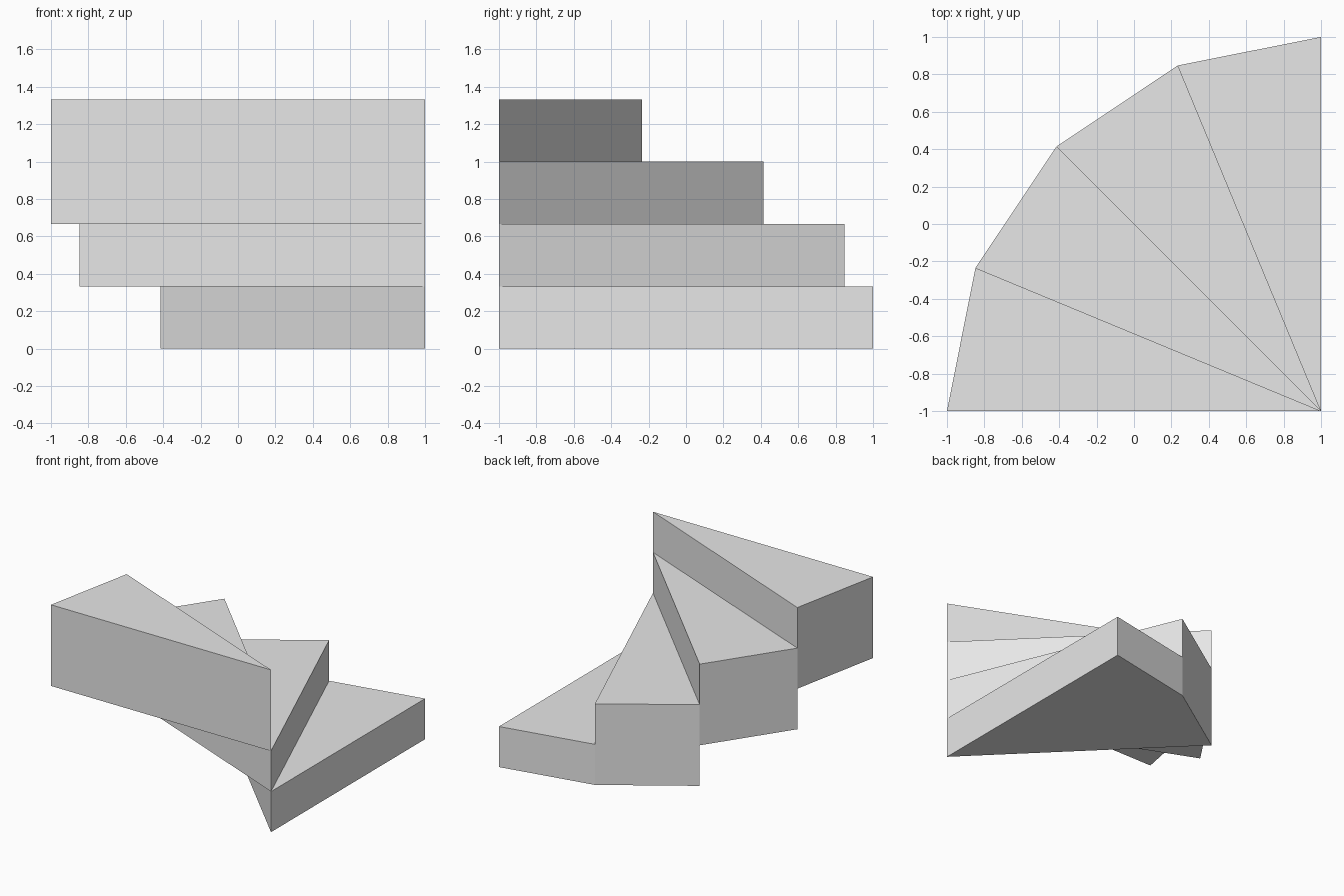
import bpy, bmesh
from math import cos, sin, radians
from mathutils import Vector

cube = bpy.data.objects.get("Cube")
if cube:
    bpy.data.objects.remove(cube, do_unlink=True)

STEPS = 4
RISE = 1 / 3
RADIUS = 2
PIVOT = Vector((1, -1, 0))
TURN = 90 / STEPS

# Plain grey for the whole stair
grey = bpy.data.materials.new("light_grey")
grey.use_nodes = True
colour = (0.8, 0.8, 0.8, 1)
grey.diffuse_color = colour
grey.node_tree.nodes["Principled BSDF"].inputs["Base Color"].default_value = colour


def rim(index):
    """Outer corner of the stair after a number of turns."""
    angle = radians(90 + TURN * index)
    return PIVOT + RADIUS * Vector((cos(angle), sin(angle), 0))


def wedge_step(name, index):
    """Triangular tread extruded up from its underside."""
    bottom = max(0, index - 1) * RISE
    top = (index + 1) * RISE
    bm = bmesh.new()
    corners = [bm.verts.new(p + Vector((0, 0, bottom)))
               for p in (PIVOT, rim(index), rim(index + 1))]
    base = bm.faces.new(corners)
    result = bmesh.ops.extrude_face_region(bm, geom=[base], use_keep_orig=True)
    raised = [v for v in result["geom"] if isinstance(v, bmesh.types.BMVert)]
    bmesh.ops.translate(bm, verts=raised, vec=(0, 0, top - bottom))
    bmesh.ops.recalc_face_normals(bm, faces=bm.faces)
    mesh = bpy.data.meshes.new(name)
    bm.to_mesh(mesh)
    bm.free()
    mesh.materials.append(grey)
    obj = bpy.data.objects.new(name, mesh)
    bpy.context.collection.objects.link(obj)


# Winder steps climbing around the corner
for i in range(STEPS):
    wedge_step(f"winder_step_{i + 1}", i)
